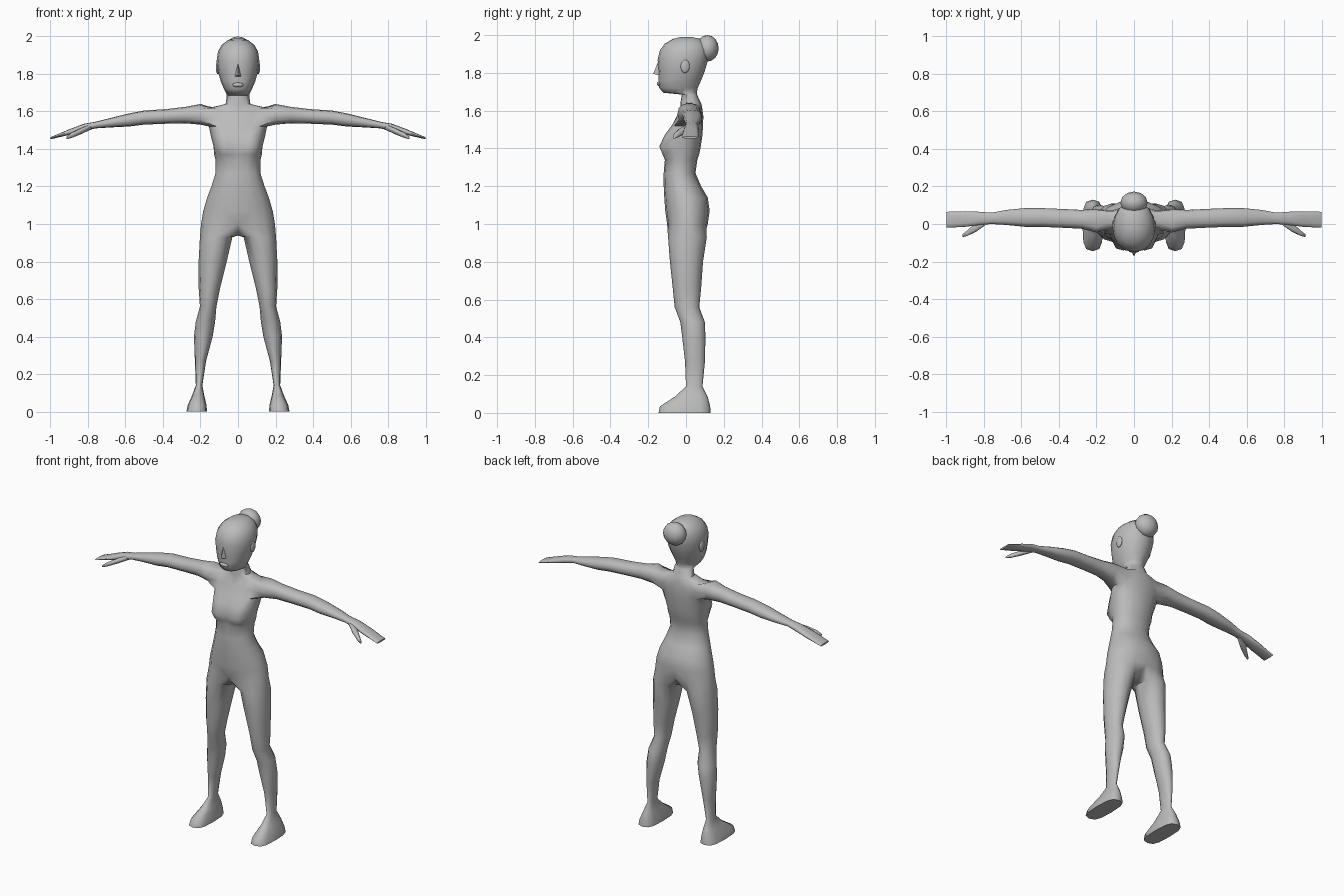
import bpy, bmesh
from math import sin, cos, pi, radians

old = bpy.data.objects.get("Cube")
if old:
    bpy.data.objects.remove(old)

# One plain clay colour for the whole figure
clay = bpy.data.materials.new("clay_grey")
clay.use_nodes = True
COLOUR = (.5, .5, .5, 1)
clay.diffuse_color = COLOUR
clay.node_tree.nodes["Principled BSDF"].inputs["Base Color"].default_value = COLOUR


def power(value, exponent):
    """Signed power, which squares off an ellipse."""
    return abs(value) ** exponent * (1 if value >= 0 else -1)


def finish(bm, name, mirrored=False):
    """Turn a bmesh into a smooth object, mirrored across the middle if asked."""
    bmesh.ops.recalc_face_normals(bm, faces=bm.faces)
    mesh = bpy.data.meshes.new(name)
    bm.to_mesh(mesh)
    bm.free()
    mesh.materials.append(clay)
    obj = bpy.data.objects.new(name, mesh)
    bpy.context.collection.objects.link(obj)
    if mirrored:
        mod = obj.modifiers.new("mirror", "MIRROR")
        mod.use_clip = True
        mod.merge_threshold = .002
    bpy.ops.object.select_all(action="DESELECT")
    obj.select_set(True)
    bpy.context.view_layer.objects.active = obj
    bpy.ops.object.shade_smooth_by_angle(angle=radians(60))
    return obj


def bridge(bm, a, b, closed=True):
    """Join two rows of vertices with quads."""
    count = len(a)
    for i in range(count if closed else count - 1):
        j = (i + 1) % count
        bm.faces.new((a[i], a[j], b[j], b[i]))


def half_row(bm, z, width, front, back, bust):
    """Open half ring from the front centre round the side to the back centre."""
    mid, depth = (front + back) / 2, (back - front) / 2
    push = (0, .8, 1, .35, 0, 0, 0, 0, 0)
    row = []
    for i in range(COLS + 1):
        t = pi * i / COLS
        x = width * power(sin(t), .88) if 0 < i < COLS else 0
        row.append(bm.verts.new((x, mid - depth * cos(t) - bust * push[i], z)))
    return row


def leg_ring(bm, z, inner, outer, front, back, square=1):
    ring = []
    for i in range(SIDES):
        t = radians(30 * i - 30)
        ring.append(bm.verts.new((
            (inner + outer) / 2 + (outer - inner) / 2 * power(sin(t), square),
            (front + back) / 2 - (back - front) / 2 * power(cos(t), square), z)))
    return ring


def arm_ring(bm, x, low, high, front, back):
    ring = []
    for i in range(SIDES):
        t = radians(210 + 30 * i)
        ring.append(bm.verts.new((
            x, (front + back) / 2 + (back - front) / 2 * power(cos(t), .85),
            (low + high) / 2 + (high - low) / 2 * power(sin(t), .85))))
    return ring


COLS, SIDES = 8, 12

# height, half width, front, back, bust push
torso = [
    (1, .197, -.1, .115, 0),
    (1.07, .185, -.11, .125, 0),
    (1.14, .165, -.115, .115, 0),
    (1.2, .142, -.118, .08, 0),
    (1.27, .12, -.118, .05, 0),
    (1.34, .12, -.112, .06, 0),
    (1.37, .127, -.11, .07, .027),
    (1.41, .13, -.11, .078, .048),
    (1.47, .145, -.095, .087, .032),
    (1.52, .155, -.075, .09, .01),
    (1.57, .165, -.05, .092, 0),
    (1.62, .15, -.03, .085, 0),
]
head = [
    (1.64, .066, -.03, .08, 0),
    (1.685, .06, -.022, .058, 0),
    (1.695, .062, -.12, .057, 0),
    (1.72, .075, -.142, .062, 0),
    (1.76, .092, -.146, .08, 0),
    (1.81, .106, -.146, .1, 0),
    (1.87, .114, -.15, .117, 0),
    (1.92, .107, -.138, .12, 0),
    (1.955, .087, -.112, .108, 0),
    (1.98, .055, -.07, .075, 0),
    (1.99, .02, -.03, .03, 0),
]
# height, inner side, outer side, front, back
leg = [
    (.93, .03, .203, -.095, .11),
    (.8, .06, .21, -.085, .09),
    (.66, .095, .21, -.07, .08),
    (.56, .115, .203, -.06, .07),
    (.48, .122, .225, -.03, .1),
    (.4, .135, .235, -.02, .103),
    (.27, .17, .23, -.005, .1),
    (.14, .19, .225, 0, .087),
]
foot = [
    (.085, .18, .245, -.06, .115, .8),
    (.035, .168, .268, -.138, .128, .7),
    (0, .165, .275, -.145, .13, .65),
]
# distance out, underside, top, front, back
arm = [
    (.2, 1.53, 1.64, -.045, .08),
    (.28, 1.537, 1.625, -.025, .075),
    (.38, 1.535, 1.613, -.02, .08),
    (.5, 1.53, 1.605, -.015, .085),
    (.58, 1.52, 1.59, -.015, .085),
    (.68, 1.515, 1.565, -.005, .075),
    (.76, 1.51, 1.545, 0, .06),
    (.82, 1.495, 1.535, -.005, .065),
    (.9, 1.475, 1.505, -.015, .068),
    (1, 1.452, 1.463, -.02, .065),
]
thumb = [
    (.78, 1.505, 1.535, .003, .04),
    (.84, 1.478, 1.51, -.04, .01),
    (.89, 1.458, 1.485, -.064, -.035),
    (.915, 1.452, 1.465, -.07, -.055),
]

# Body: torso, neck and head rows, leaving an opening at the shoulder
bm = bmesh.new()
rows = [half_row(bm, *r) for r in torso + head]
shoulder = len(torso) - 3
for k, (a, b) in enumerate(zip(rows, rows[1:])):
    if k in (shoulder, shoulder + 1):
        bridge(bm, a[:3], b[:3], False)
        bridge(bm, a[6:], b[6:], False)
    else:
        bridge(bm, a, b, False)
bm.faces.new(rows[-1])

# Arm and hand grown from the shoulder opening
low, mid, high = rows[shoulder:shoulder + 3]
ring = low[2:7] + [mid[6]] + high[6:1:-1] + [mid[2]]
for spec in arm:
    new = arm_ring(bm, *spec)
    bridge(bm, ring, new)
    ring = new
bm.faces.new(ring)

# Leg and foot grown from the hip row and the crotch line
crotch = [bm.verts.new((0, y, .938)) for y in (.06, .01, -.045)]
ring = rows[0] + crotch
for spec in leg + foot:
    new = leg_ring(bm, *spec)
    bridge(bm, ring, new)
    ring = new
bm.faces.new(ring)
finish(bm, "body", mirrored=True)

# Thumbs
bm = bmesh.new()
rings = [arm_ring(bm, *spec) for spec in thumb]
for a, b in zip(rings, rings[1:]):
    bridge(bm, a, b)
bm.faces.new(rings[0])
bm.faces.new(rings[-1])
finish(bm, "thumbs", mirrored=True)


def ball(name, centre, size, mirrored=False):
    bm = bmesh.new()
    bmesh.ops.create_uvsphere(bm, u_segments=SIDES, v_segments=8, radius=1)
    bmesh.ops.scale(bm, vec=size, verts=bm.verts)
    bmesh.ops.translate(bm, vec=centre, verts=bm.verts)
    return finish(bm, name, mirrored)


# Hair bun, ears and lips
ball("hair_bun", (0, .113, 1.93), (.073, .06, .07))
ball("ears", (.108, -.005, 1.835), (.01, .024, .036), mirrored=True)
ball("lips", (0, -.142, 1.742), (.03, .012, .012))

# Nose wedge
bm = bmesh.new()
tip, bridge_top = bm.verts.new((0, -.174, 1.795)), bm.verts.new((0, -.147, 1.86))
sides = [bm.verts.new((s * .02, -.135, 1.785)) for s in (-1, 1)]
for trio in ((tip, bridge_top, sides[0]), (tip, bridge_top, sides[1]),
             (tip, *sides), (bridge_top, *sides)):
    bm.faces.new(trio)
finish(bm, "nose")
